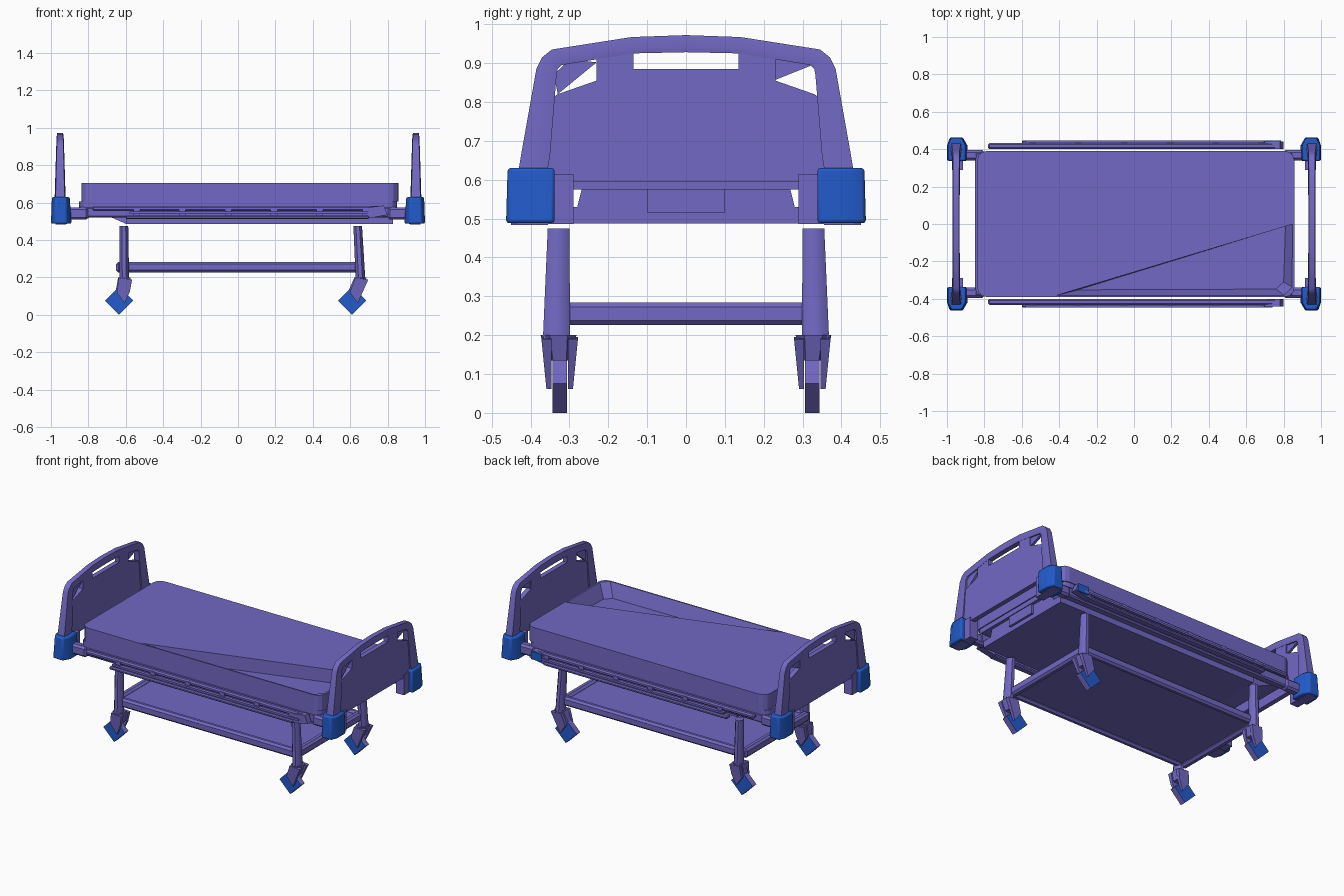
import bpy, bmesh, math

if "Cube" in bpy.data.objects:
    bpy.data.objects.remove(bpy.data.objects["Cube"])


def material(name, rgb):
    m = bpy.data.materials.new(name)
    m.diffuse_color = (*rgb, 1)
    m.use_nodes = True
    m.node_tree.nodes["Principled BSDF"].inputs["Base Color"].default_value = m.diffuse_color
    return m


PURPLE = material("violet frame", (0.17, 0.14, 0.55))
BLUE = material("blue bumper", (0.016, 0.105, 0.60))


def finish(name, bm, mat, bevel=0, segs=1, smooth=0):
    bmesh.ops.recalc_face_normals(bm, faces=bm.faces)
    me = bpy.data.meshes.new(name)
    bm.to_mesh(me)
    bm.free()
    me.materials.append(mat)
    ob = bpy.data.objects.new(name, me)
    bpy.context.collection.objects.link(ob)
    if bevel:
        mod = ob.modifiers.new("bevel", 'BEVEL')
        mod.width, mod.segments, mod.limit_method = bevel, segs, 'ANGLE'
    if smooth:
        bpy.ops.object.select_all(action='DESELECT')
        ob.select_set(True)
        bpy.context.view_layer.objects.active = ob
        bpy.ops.object.shade_smooth_by_angle(angle=math.radians(smooth))
    return ob


def loft(name, a, b, mat, **kw):
    """Closed solid between two equal-length point loops."""
    bm = bmesh.new()
    va, vb = [bm.verts.new(p) for p in a], [bm.verts.new(p) for p in b]
    n = len(a)
    bm.faces.new(va)
    bm.faces.new(vb[::-1])
    for i in range(n):
        j = (i + 1) % n
        bm.faces.new((va[i], va[j], vb[j], vb[i]))
    return finish(name, bm, mat, **kw)


def box(name, x, y, z, mat=PURPLE, **kw):
    x, y = sorted(x), sorted(y)
    base = [(x[0], y[0]), (x[1], y[0]), (x[1], y[1]), (x[0], y[1])]
    return loft(name, [(*p, z[0]) for p in base], [(*p, z[1]) for p in base], mat, **kw)


def rounded(x0, x1, w, r, z, n=3):
    """Rounded rectangle loop in plan."""
    pts = []
    for cx, cy, a0 in ((x1 - r, w - r, 0), (x0 + r, w - r, 90),
                       (x0 + r, r - w, 180), (x1 - r, r - w, 270)):
        for k in range(n + 1):
            a = math.radians(a0 + 90 * k / n)
            pts.append((cx + r * math.cos(a), cy + r * math.sin(a), z))
    return pts


# mattress with a sunken triangular corner, platform and under tray
mattress = loft("mattress", rounded(-0.838, 0.857, 0.39, 0.05, 0.605),
                rounded(-0.838, 0.857, 0.39, 0.05, 0.705), PURPLE)
cutter = loft("mattress_cutter",
              [(0.81, -0.012, 0.62), (-0.30, -0.352, 0.62), (0.76, -0.348, 0.62), (0.80, -0.31, 0.62)],
              [(0.852, 0.0, 0.715), (-0.43, -0.386, 0.715), (0.808, -0.385, 0.715), (0.851, -0.34, 0.715)], PURPLE)
cutter.hide_render = True
cutter.hide_viewport = True
cut = mattress.modifiers.new("sunken corner", 'BOOLEAN')
cut.operation, cut.solver, cut.object = 'DIFFERENCE', 'EXACT', cutter
loft("mattress_platform", rounded(-0.85, 0.85, 0.385, 0.05, 0.575),
     rounded(-0.85, 0.85, 0.385, 0.05, 0.606), PURPLE)
loft("under_tray", [(-0.60, -0.29, 0.487), (0.83, -0.29, 0.487), (0.83, 0.29, 0.487), (-0.60, 0.29, 0.487)],
     [(-0.83, -0.265, 0.59), (0.83, -0.265, 0.59), (0.83, 0.265, 0.59), (-0.83, 0.265, 0.59)], PURPLE)
for s in (-1, 1):
    box("tray_end_box", (s * 0.80, s * 0.845), (-0.1, 0.1), (0.515, 0.58))

# head and foot boards
outer = [(0.435, 0.60), (0.425, 0.66), (0.385, 0.885), (0.37, 0.915), (0.345, 0.935), (0.14, 0.967), (0, 0.972)]
inner = [(0.36, 0.60), (0.35, 0.66), (0.333, 0.87), (0.33, 0.885), (0.32, 0.895), (0.135, 0.925), (0, 0.928)]
panel = [(0.37, 0.595), (0.345, 0.81), (0.33, 0.82), (0.23, 0.855), (0.23, 0.92), (0.135, 0.935), (0.135, 0.885)]
gussets = [((-0.33, 0.82), (-0.23, 0.902), (-0.30, 0.91), (-0.34, 0.87)),
           ((0.225, 0.855), (0.325, 0.895), (0.28, 0.91), (0.225, 0.915))]


def mirror(half):
    return half + [(-y, z) for y, z in reversed(half) if y]


for s, label in ((-1, "head"), (1, "foot")):
    bm = bmesh.new()
    rings = []
    for (y, z), (yi, zi) in zip(mirror(outer), mirror(inner)):
        t = 0.025 - 0.009 * (z - 0.6) / 0.37   # rim gets thinner upwards
        xc = s * 0.951
        m = ((y + yi) / 2, (z + zi) / 2)
        rings.append([bm.verts.new((xc + s * dx, *p)) for dx, p in
                      ((-t, (y, z)), (t, (y, z)), (t * 1.2, m), (t, (yi, zi)), (-t, (yi, zi)), (-t * 1.2, m))])
    for a, b in zip(rings, rings[1:]):
        for i in range(6):
            j = (i + 1) % 6
            bm.faces.new((a[i], a[j], b[j], b[i]))
    bm.faces.new(rings[0])
    bm.faces.new(rings[-1])
    finish(label + "board_rim", bm, PURPLE, smooth=40)
    for name, prof in [("panel", mirror(panel))] + [("slot_gusset", g) for g in gussets]:
        h = 0.015 if name == "panel" else 0.008
        loft(f"{label}board_{name}", [(s * (0.951 - h), *p) for p in prof],
             [(s * (0.951 + h), *p) for p in prof], PURPLE)

    for t in (-1, 1):
        # corner bumper wrapped round the board foot
        loft("corner_bumper",
             [(s * x, t * y, 0.488) for x, y in ((0.89, 0.338), (1.0, 0.338), (1.0, 0.42), (0.985, 0.463), (0.915, 0.463), (0.89, 0.42))],
             [(s * x, t * y, 0.63) for x, y in ((0.90, 0.338), (0.995, 0.338), (0.995, 0.42), (0.975, 0.459), (0.92, 0.459), (0.90, 0.42))],
             BLUE, bevel=0.008, segs=2, smooth=50)
        box("bumper_foot", (s * 0.92, s * 0.975), (t * 0.355, t * 0.45), (0.484, 0.495))
        box("board_bracket", (s * 0.915, s * 0.972), (t * 0.29, t * 0.37), (0.486, 0.615))
        box("frame_connector", (s * 0.80, s * 0.92), (t * 0.34, t * 0.395), (0.51, 0.575), bevel=0.012)

# side frame and lowered guard rails
for t in (-1, 1):
    box("side_beam", (-0.85, 0.85), (t * 0.335, t * 0.385), (0.52, 0.578), bevel=0.008)
    box("lower_side_beam", (-0.60, 0.83), (t * 0.28, t * 0.34), (0.487, 0.53))
    box("guard_rail_top", (-0.78, 0.78), (t * 0.40, t * 0.432), (0.555, 0.582), bevel=0.008)
    box("guard_rail_bottom", (-0.60, 0.70), (t * 0.405, t * 0.447), (0.512, 0.532), bevel=0.006)
    box("guard_rail_middle", (-0.58, 0.74), (t * 0.425, t * 0.447), (0.54, 0.552))
    for i in range(6):
        x = -0.56 + i * 0.245
        box("guard_rail_post", (x, x + 0.035), (t * 0.41, t * 0.437), (0.515, 0.575))
    lever = ((0.69, 0.515), (0.80, 0.535), (0.78, 0.585), (0.70, 0.575))
    loft("release_lever", [(x, t * 0.40, z) for x, z in lever],
         [(x, t * 0.44, z) for x, z in lever], PURPLE)
box("release_handle", (0.71, 0.785), (0.438, 0.447), (0.53, 0.58), BLUE)


def ring(cx, cy, rx, ry, z, n=8):
    return [(cx + rx * math.cos((k + .5) * math.tau / n), cy + ry * math.sin((k + .5) * math.tau / n), z)
            for k in range(n)]


# legs and casters
for top_x, bot_x, wx in ((-0.61, -0.608, -0.636), (0.64, 0.655, 0.61)):
    for t in (-1, 1):
        loft("leg", ring(bot_x, t * 0.333, 0.028, 0.038, 0.19),
             ring(top_x, t * 0.328, 0.025, 0.030, 0.475), PURPLE, smooth=50)
        # fork crown and two arms down to the axle
        loft("caster_crown", ring(wx + 0.02, t * 0.325, 0.042, 0.034, 0.135, 6),
             ring(bot_x, t * 0.328, 0.038, 0.046, 0.20, 6), PURPLE, smooth=50)
        for d in (-1, 1):
            yo, yi = t * 0.325 + d * 0.048, t * 0.325 + d * 0.021
            arm = ((bot_x - 0.03, 0.195), (bot_x + 0.042, 0.19), (wx + 0.058, 0.125), (wx + 0.03, 0.062), (wx - 0.012, 0.12))
            loft("caster_fork_arm", [(x, yi, z) for x, z in arm],
                 [(x, yo - d * (0.2 - z) * 0.1, z) for x, z in arm], PURPLE)
        # four-sided wheel: violet tread, blue sides
        pts = [(wx + 0.076 * math.cos(a), 0.076 + 0.076 * math.sin(a))
               for a in (math.radians(-90 + 90 * k) for k in range(4))]
        wheel = loft("caster_wheel", [(x, t * 0.325 - 0.019, z) for x, z in pts],
                     [(x, t * 0.325 + 0.019, z) for x, z in pts], PURPLE)
        wheel.data.materials.append(BLUE)
        for f in wheel.data.polygons:
            f.material_index = int(abs(f.normal.y) > 0.5)

# lower undercarriage: rim bars and shelf plate
for t in (-1, 1):
    box("undercarriage_side_bar", (-0.62, 0.64), (t * 0.295, t * 0.335), (0.228, 0.284), bevel=0.012)
for x in (-0.63, 0.635):
    box("undercarriage_cross_bar", (x - 0.022, x + 0.022), (-0.32, 0.32), (0.226, 0.284), bevel=0.012)
box("undercarriage_shelf", (-0.62, 0.62), (-0.31, 0.31), (0.245, 0.27))
